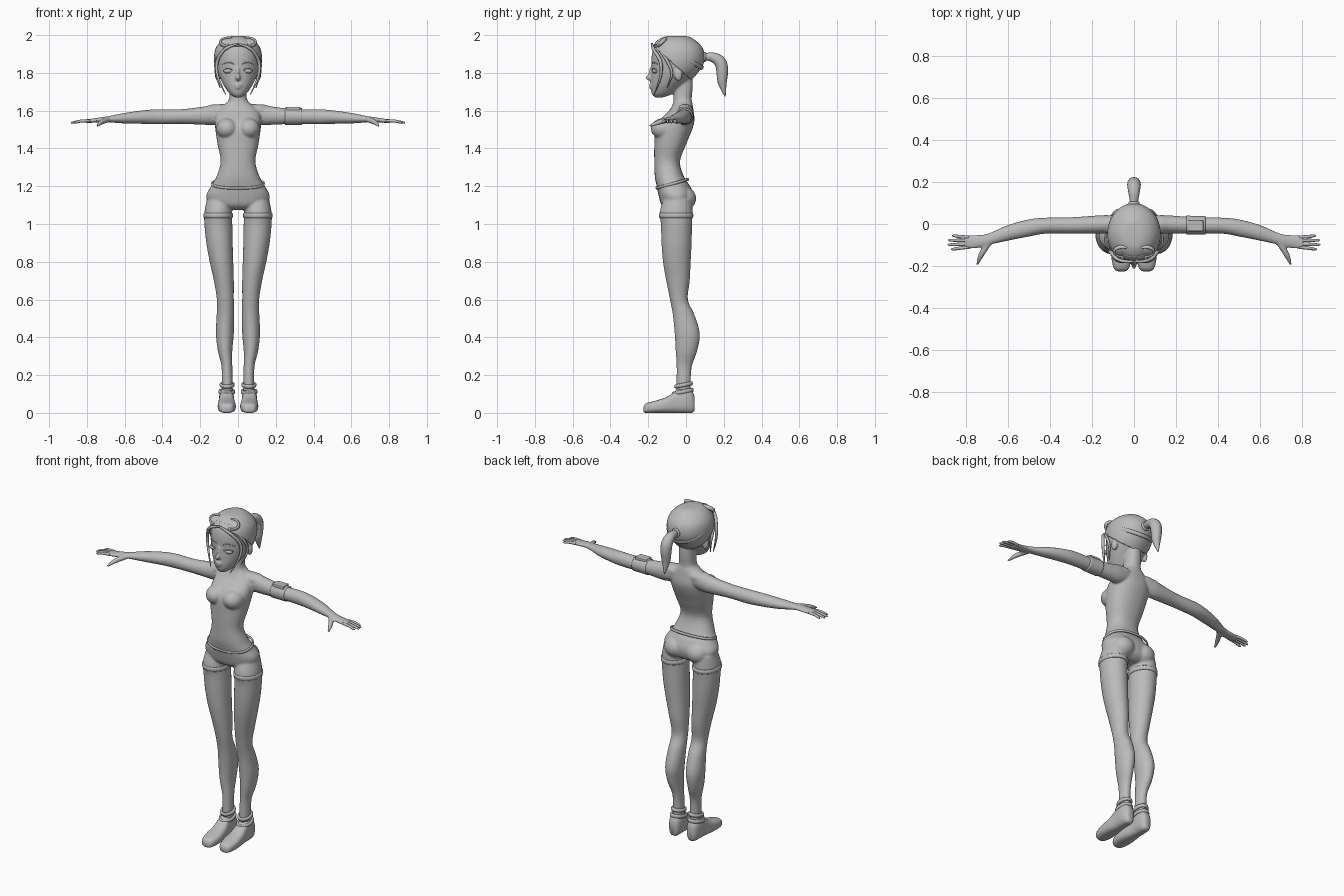
import bpy, bmesh, math
from mathutils import Vector, Matrix

if "Cube" in bpy.data.objects:
    bpy.data.objects.remove(bpy.data.objects["Cube"])

grey = bpy.data.materials.new("plain_grey")
grey.diffuse_color = (0.5, 0.5, 0.5, 1)
grey.use_nodes = True
grey.node_tree.nodes["Principled BSDF"].inputs["Base Color"].default_value = grey.diffuse_color


def smooth_rows(rows, sub):
    """Catmull-Rom interpolation of number tuples."""
    out = []
    for i in range(len(rows) - 1):
        a, b, c, d = (rows[max(i - 1, 0)], rows[i], rows[i + 1], rows[min(i + 2, len(rows) - 1)])
        for k in range(sub):
            t = k / sub
            out.append([0.5 * (2 * q + (r - p) * t + (2 * p - 5 * q + 4 * r - s) * t * t
                               + (3 * q - p - 3 * r + s) * t ** 3) for p, q, r, s in zip(a, b, c, d)])
    return out + [list(rows[-1])]


def skin(bm, loops, closed=False):
    vs = [[bm.verts.new(p) for p in lp] for lp in loops]
    n = len(vs[0])
    for i in range(len(vs) if closed else len(vs) - 1):
        a, b = vs[i], vs[(i + 1) % len(vs)]
        for j in range(n):
            bm.faces.new((a[j], a[(j + 1) % n], b[(j + 1) % n], b[j]))
    if not closed:
        bm.faces.new(vs[0][::-1])
        bm.faces.new(vs[-1])


def sup(t, p):
    c, s = math.cos(t), math.sin(t)
    return (math.copysign(abs(c) ** (2 / p), c), math.copysign(abs(s) ** (2 / p), s))


def loft(bm, axis, rows, p=2.0, n=28, sub=4, grow=0.0):
    """Rows: position on axis, then min/max on each of the two other axes."""
    loops = []
    for w, a0, a1, b0, b1 in smooth_rows(rows, sub):
        lp = []
        for j in range(n):
            c, s = sup(2 * math.pi * j / n, p)
            u = (a0 + a1) / 2 + c * ((a1 - a0) / 2 + grow)
            v = (b0 + b1) / 2 + s * ((b1 - b0) / 2 + grow)
            lp.append({'x': (w, u, v), 'y': (u, w, v), 'z': (u, v, w)}[axis])
        loops.append(lp)
    skin(bm, loops)


def tube(bm, rows, n=10, sub=4):
    """Rows: x, y, z, radius."""
    pts = smooth_rows(rows, sub)
    loops = []
    for i, q in enumerate(pts):
        t = Vector(pts[min(i + 1, len(pts) - 1)][:3]) - Vector(pts[max(i - 1, 0)][:3])
        ref = Vector((0, 0, 1)) if abs(t.normalized().x) > 0.7 else Vector((1, 0, 0))
        u = t.cross(ref).normalized()
        v = t.cross(u).normalized()
        loops.append([Vector(q[:3]) + q[3] * (u * math.cos(k) + v * math.sin(k))
                      for k in (2 * math.pi * j / n for j in range(n))])
    skin(bm, loops)


def band(bm, c, a, b, rw, rh, rot=0.0, p=2.0, n=40):
    """Closed strap around an ellipse, turned about x by rot."""
    m = Matrix.Translation(c) @ Matrix.Rotation(rot, 4, 'X')
    loops = []
    for i in range(n):
        t = 2 * math.pi * i / n
        cx, sy = sup(t, p)
        loops.append([m @ Vector((cx * (a + rw * e), sy * (b + rw * e), rh * f))
                      for e, f in (sup(2 * math.pi * j / 8, 2.6) for j in range(8))])
    skin(bm, loops, True)


def ball(bm, c, r, rot=0.0):
    m = Matrix.Translation(c) @ Matrix.Rotation(rot, 4, 'X') @ Matrix.Diagonal((*r, 1))
    bmesh.ops.create_uvsphere(bm, u_segments=20, v_segments=12, radius=1, matrix=m)


def finish(name, bm, mirror=False, flat=False):
    bmesh.ops.recalc_face_normals(bm, faces=bm.faces)
    for f in bm.faces:
        f.smooth = not flat
    me = bpy.data.meshes.new(name)
    bm.to_mesh(me)
    bm.free()
    me.materials.append(grey)
    ob = bpy.data.objects.new(name, me)
    bpy.context.collection.objects.link(ob)
    if mirror:
        ob.modifiers.new("mirror", 'MIRROR').use_mirror_merge = False
    return ob


# Body: overlapping volumes fused into one skin
bm = bmesh.new()
torso = [(1.075, .06, -.10, 0), (1.1, .145, -.13, .03), (1.15, .168, -.145, .04), (1.2, .143, -.155, .022),
         (1.25, .115, -.165, -.01), (1.33, .092, -.168, -.032), (1.42, .108, -.168, 0), (1.5, .12, -.165, .033),
         (1.55, .122, -.14, .045), (1.6, .11, -.09, .04), (1.635, .07, -.07, .035), (1.66, .048, -.066, .03),
         (1.72, .044, -.065, .035), (1.78, .042, -.065, .035)]
loft(bm, 'z', [(z, -w, w, a, b) for z, w, a, b in torso], p=2.25)
head = [(1.67, .018, -.165, -.12), (1.69, .045, -.182, -.07), (1.73, .074, -.187, -.02), (1.78, .098, -.185, .035),
        (1.83, .113, -.183, .075), (1.88, .118, -.183, .09), (1.93, .109, -.172, .08), (1.968, .08, -.145, .045),
        (1.988, .045, -.11, .01), (1.993, .012, -.07, -.03)]
head = [(z, -w, w, a, b) for z, w, a, b in head]
loft(bm, 'z', head)
ball(bm, (0, -.188, 1.775), (.013, .027, .017))
ball(bm, (0, -.183, 1.8), (.009, .015, .035))
ball(bm, (0, -.183, 1.735), (.022, .015, .007))
ball(bm, (0, -.182, 1.722), (.018, .015, .007))
ball(bm, (.108, -.04, 1.79), (.014, .022, .034))
ball(bm, (.072, -.02, 1.135), (.072, .075, .065))
ball(bm, (.058, -.122, 1.505), (.058, .065, .055))
ball(bm, (.09, -.005, 1.6), (.08, .045, .035))
loft(bm, 'z', [(1.13, .03, .165, -.12, .03), (1.06, .032, .178, -.14, .035), (1, .03, .178, -.133, .032),
               (.9, .028, .168, -.13, .03), (.8, .025, .15, -.122, .025), (.7, .022, .128, -.105, .02),
               (.6, .022, .112, -.085, .01), (.52, .02, .113, -.07, .045), (.42, .022, .117, -.06, .073),
               (.33, .03, .107, -.055, .06), (.25, .03, .088, -.05, .032), (.17, .029, .086, -.05, .025),
               (.08, .029, .086, -.05, .025)])
arm = [(.06, -.05, .035, 1.54, 1.62), (.12, -.045, .042, 1.525, 1.635), (.18, -.045, .04, 1.525, 1.622),
       (.3, -.045, .032, 1.53, 1.608), (.42, -.046, .03, 1.528, 1.608), (.5, -.06, .022, 1.53, 1.602),
       (.6, -.08, -.005, 1.532, 1.588), (.68, -.098, -.04, 1.538, 1.572), (.72, -.11, -.05, 1.538, 1.566),
       (.77, -.118, -.052, 1.536, 1.558), (.805, -.118, -.055, 1.535, 1.555)]
loft(bm, 'x', arm)
tube(bm, [(.69, -.09, 1.552, .015), (.725, -.145, 1.538, .014), (.745, -.195, 1.518, .006)])
body = finish("body", bm, mirror=True)
rm = body.modifiers.new("fuse", 'REMESH')
rm.mode, rm.voxel_size, rm.use_smooth_shade = 'VOXEL', .006, True
sm = body.modifiers.new("soften", 'SMOOTH')
sm.factor, sm.iterations = .5, 5

# Fingers
bm = bmesh.new()
for y0, y1, tip in ((-.063, -.056, .865), (-.079, -.077, .883), (-.095, -.098, .885), (-.11, -.12, .87)):
    tube(bm, [(.785, y0, 1.547, .008), (.83, (y0 + y1) / 2, 1.545, .008),
              (tip - .01, y1, 1.538, .006), (tip, y1, 1.536, .002)])
finish("fingers", bm, mirror=True)

# Eyes, lids and brows
bm = bmesh.new()
ball(bm, (.05, -.162, 1.81), (.026, .017, .013))
finish("eyes", bm, mirror=True)
bm = bmesh.new()
tube(bm, [(.024, -.178, 1.812, .002), (.05, -.176, 1.824, .003), (.078, -.157, 1.814, .002)], n=6)
tube(bm, [(.02, -.181, 1.846, .002), (.05, -.173, 1.856, .003), (.085, -.148, 1.845, .001)], n=6)
finish("lids_and_brows", bm, mirror=True)

# Hair cap, cut along a sloping hairline
bm = bmesh.new()
loft(bm, 'z', head, n=40, grow=.006)
bmesh.ops.bisect_plane(bm, geom=bm.verts[:] + bm.edges[:] + bm.faces[:], plane_co=(0, -.175, 1.945),
                       plane_no=(0, .9, 1), clear_inner=True)
hair = finish("hair_cap", bm)
so = hair.modifiers.new("thickness", 'SOLIDIFY')
so.thickness, so.offset = .006, 0

# Face strands and ponytail
bm = bmesh.new()
tube(bm, [(.0, -.18, 1.955, .005), (.07, -.172, 1.925, .009), (.11, -.135, 1.86, .009),
          (.107, -.135, 1.78, .007), (.065, -.168, 1.685, .002)], n=8)
tube(bm, [(.05, -.165, 1.95, .005), (.11, -.11, 1.88, .008), (.116, -.075, 1.8, .007), (.095, -.1, 1.72, .002)], n=8)
finish("face_strands", bm, mirror=True)
bm = bmesh.new()
tube(bm, [(0, .075, 1.88, .018), (0, .11, 1.886, .02), (0, .15, 1.88, .027), (0, .182, 1.855, .032),
          (0, .192, 1.81, .031), (0, .192, 1.75, .024), (0, .207, 1.675, .003)], n=16)
finish("ponytail", bm)
bm = bmesh.new()
band(bm, (0, .098, 1.885), .021, .021, .006, .009, math.pi / 2, n=20)
finish("hair_tie", bm)

# Goggles pushed up on the head
bm = bmesh.new()
band(bm, (.052, -.13, 1.962), .042, .03, .006, .011, .75)
ball(bm, (.052, -.13, 1.96), (.042, .03, .012), .75)
finish("goggle_lenses", bm, mirror=True)
bm = bmesh.new()
band(bm, (0, -.035, 1.893), .121, .14, .004, .011, -.5)
finish("goggle_strap", bm)

# Waistband and stocking cuffs
bm = bmesh.new()
band(bm, (0, -.072, 1.213), .137, .087, .005, .008, .27, p=2.25)
finish("waistband", bm)
bm = bmesh.new()
band(bm, (.105, -.052, 1.045), .073, .086, .005, .014)
finish("stocking_cuffs", bm, mirror=True)

# Shoes with ankle straps
bm = bmesh.new()
loft(bm, 'y', [(-.225, .045, .075, .006, .03), (-.212, .025, .095, 0, .05), (-.16, .012, .107, 0, .065),
               (-.1, .015, .105, 0, .085), (-.05, .022, .1, 0, .12), (0, .022, .1, 0, .135),
               (.03, .028, .092, 0, .12), (.045, .04, .08, .01, .09)], p=2.7)
finish("shoes", bm, mirror=True)
bm = bmesh.new()
band(bm, (.058, -.013, .148), .033, .043, .007, .011, .2)
band(bm, (.059, -.016, .112), .037, .051, .007, .011, .2)
finish("ankle_straps", bm, mirror=True)

# Armband with a small pocket on one arm
bm = bmesh.new()
loft(bm, 'x', [(.25, -.045, .035, 1.529, 1.612), (.295, -.045, .033, 1.53, 1.61),
               (.34, -.045, .032, 1.53, 1.609)], grow=.005)
ob = finish("armband", bm)
bm = bmesh.new()
bmesh.ops.create_cube(bm, size=1, matrix=Matrix.Translation((.293, -.008, 1.609)) @ Matrix.Diagonal((.075, .055, .022, 1)))
ob = finish("armband_pocket", bm, flat=True)
bv = ob.modifiers.new("bevel", 'BEVEL')
bv.width, bv.segments = .006, 2
